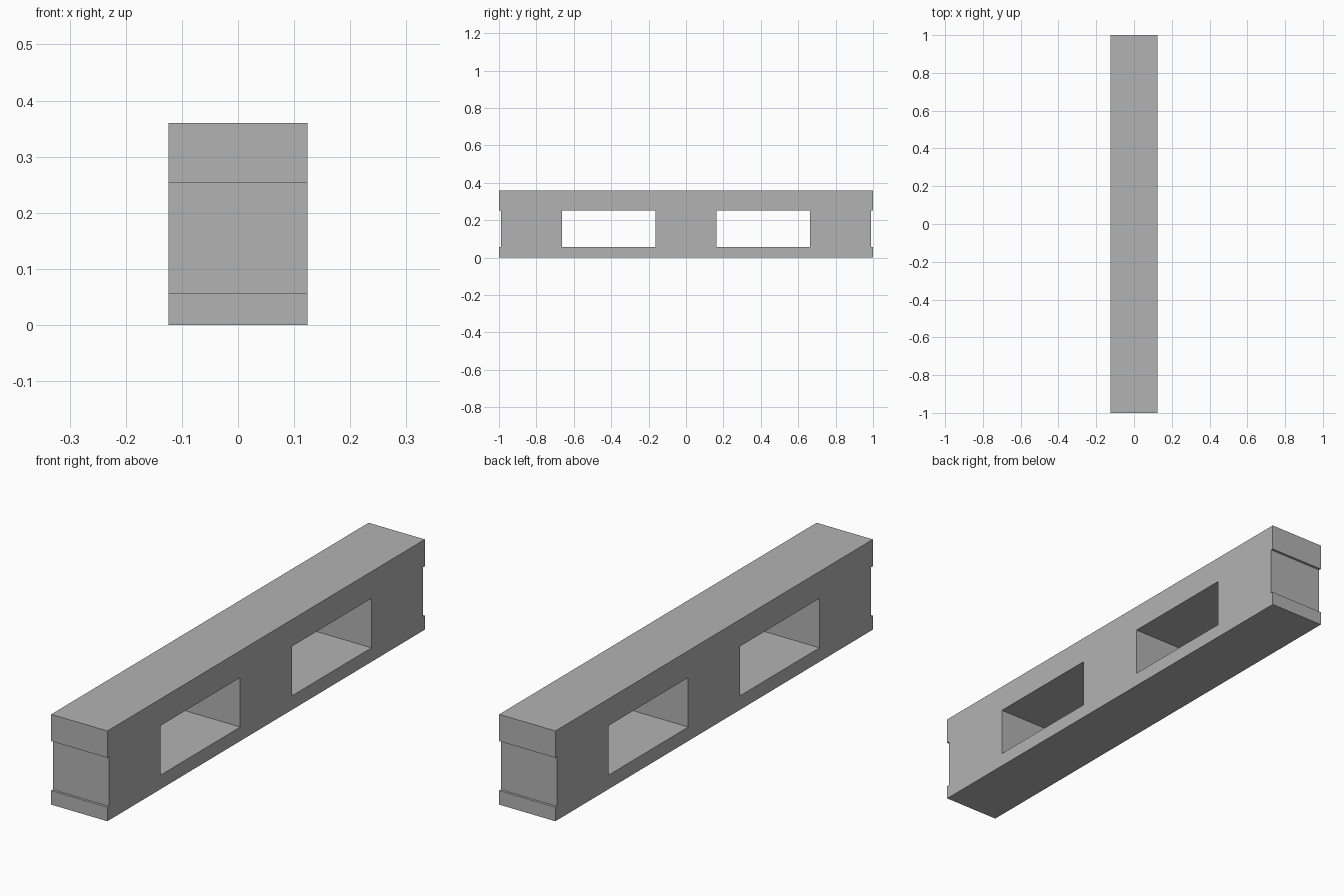
import bpy
import bmesh

cube = bpy.data.objects.get("Cube")
if cube:
    bpy.data.objects.remove(cube, do_unlink=True)

WIDTH, HEIGHT = 0.248, 0.36
LOW, HIGH = 0.056, 0.253      # bottom and top of the openings and end recesses
HALF, RECESS = 1.0, 0.99      # half length at the lips and inside the recesses

GREY = (0.45, 0.45, 0.45, 1)
grey = bpy.data.materials.new("plain grey")
grey.use_nodes = True
grey.diffuse_color = GREY
grey.node_tree.nodes["Principled BSDF"].inputs["Base Color"].default_value = GREY


def extrude_profile(name, points, width):
    """Extrude a closed (y, z) outline along x, centred on x = 0."""
    bm = bmesh.new()
    face = bm.faces.new([bm.verts.new((-width / 2, y, z)) for y, z in points])
    result = bmesh.ops.extrude_face_region(bm, geom=[face])
    verts = [v for v in result["geom"] if isinstance(v, bmesh.types.BMVert)]
    bmesh.ops.translate(bm, verts=verts, vec=(width, 0, 0))
    bmesh.ops.recalc_face_normals(bm, faces=bm.faces)
    mesh = bpy.data.meshes.new(name)
    bm.to_mesh(mesh)
    bm.free()
    mesh.materials.append(grey)
    obj = bpy.data.objects.new(name, mesh)
    bpy.context.collection.objects.link(obj)
    return obj


# Beam with a shallow recess in each end
right_edge = [(HALF, 0), (HALF, LOW), (RECESS, LOW),
              (RECESS, HIGH), (HALF, HIGH), (HALF, HEIGHT)]
left_edge = [(-y, z) for y, z in reversed(right_edge)]
beam = extrude_profile("beam", right_edge + left_edge, WIDTH)

# Two rectangular openings through the sides
for side, label in ((-1, "front"), (1, "back")):
    near, far = side * 0.163, side * 0.664
    cutter = extrude_profile(label + "_opening_cutter",
                             [(near, LOW), (far, LOW), (far, HIGH), (near, HIGH)],
                             WIDTH * 2)
    cutter.hide_render = True
    cutter.hide_set(True)
    cut = beam.modifiers.new(label + "_opening", 'BOOLEAN')
    cut.operation = 'DIFFERENCE'
    cut.solver = 'EXACT'
    cut.object = cutter
